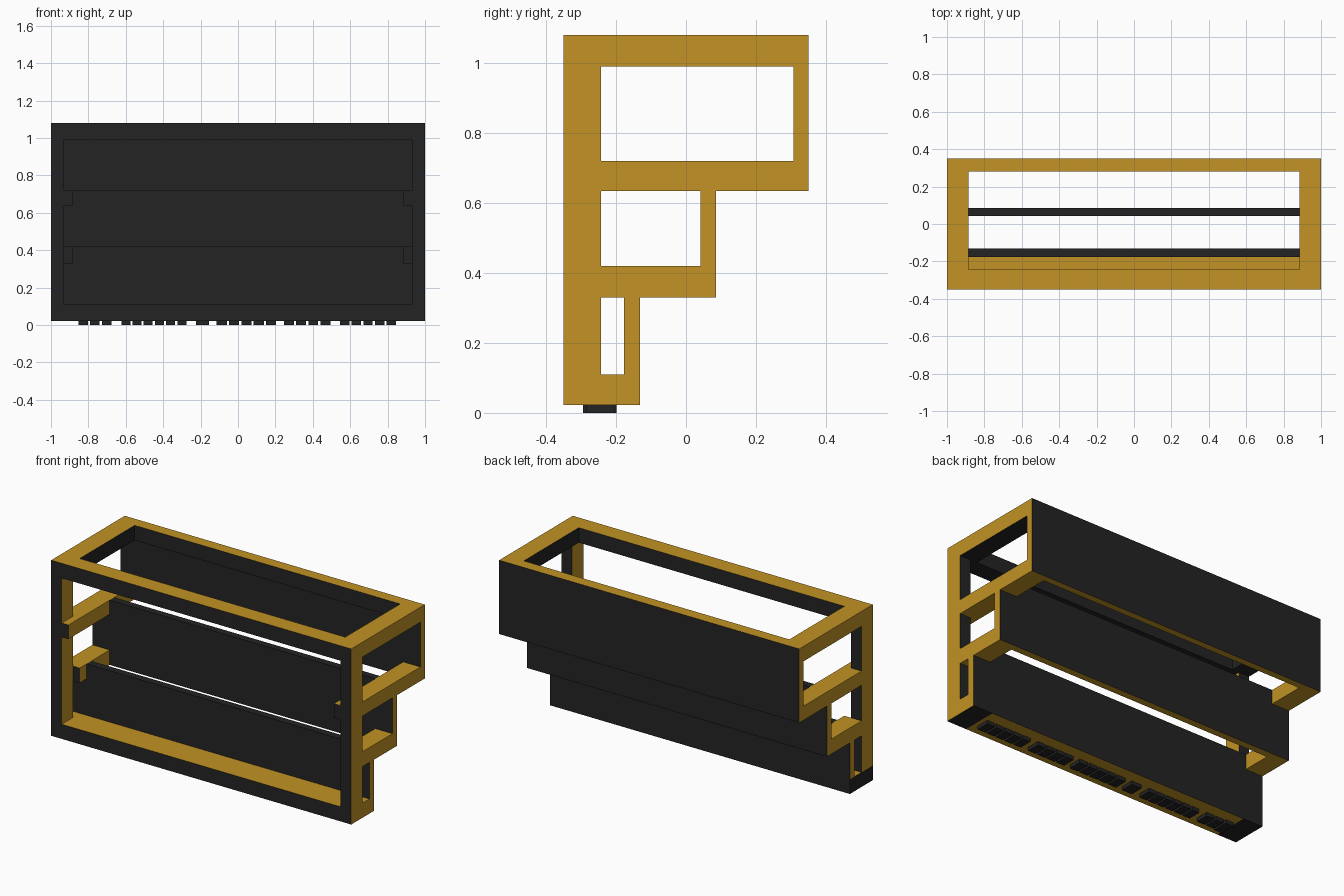
import bpy
import bmesh

if "Cube" in bpy.data.objects:
    bpy.data.objects.remove(bpy.data.objects["Cube"])


def make_material(name, color):
    m = bpy.data.materials.new(name)
    m.diffuse_color = (*color, 1)
    m.use_nodes = True
    m.node_tree.nodes["Principled BSDF"].inputs["Base Color"].default_value = m.diffuse_color
    return m


GOLD = make_material("gold", (0.54, 0.29, 0.018))
BLACK = make_material("black", (0.017, 0.017, 0.017))

# Shared levels: depth steps and shelf heights
FRONT, COL, BACK = -0.35, -0.243, 0.35
Z0, FLOOR, TOP_IN, TOP = 0.022, 0.11, 0.99, 1.08
LOW_A, LOW_B = 0.33, 0.42
MID_A, MID_B = 0.635, 0.72
IN, POST = 0.885, 0.93


def build(name, boxes, dark="yY"):
    """Join boxes ((x0,x1),(y0,y1),(z0,z1)) into one part.
    dark lists black face directions: lower case is minus, upper case is plus."""
    bm = bmesh.new()
    for box in boxes:
        geom = bmesh.ops.create_cube(bm, size=1)
        for v in geom["verts"]:
            v.co = [box[i][0] if v.co[i] < 0 else box[i][1] for i in range(3)]
    bm.normal_update()
    for f in bm.faces:
        axis = max(range(3), key=lambda i: abs(f.normal[i]))
        key = "xyz"[axis] if f.normal[axis] < 0 else "XYZ"[axis]
        f.material_index = 1 if key in dark else 0
    mesh = bpy.data.meshes.new(name)
    bm.to_mesh(mesh)
    bm.free()
    mesh.materials.append(GOLD)
    mesh.materials.append(BLACK)
    ob = bpy.data.objects.new(name, mesh)
    bpy.context.collection.objects.link(ob)
    return ob


def span(side, a, b):
    """x range between a and b on the given side."""
    return (a, b) if side > 0 else (-b, -a)


FULL, INNER = (-1, 1), (-IN, IN)

# Base with dark end caps
build("base_floor", [((-0.87, 0.87), (FRONT, -0.132), (Z0, FLOOR))])
build("base_end_right", [((0.87, 1), (FRONT, -0.132), (Z0, FLOOR))], "yYz")
build("base_end_left", [((-1, -0.87), (FRONT, -0.132), (Z0, FLOOR))], "yYzx")

# Stepped back panels, narrowed where they pass between the rails
build("lower_panel", [(FULL, (-0.177, -0.132), (FLOOR, LOW_A)),
                      (INNER, (-0.177, -0.132), (LOW_A, LOW_B))], "yYZ")
build("middle_panel", [(INNER, (0.042, 0.086), (LOW_A, LOW_B)),
                       (FULL, (0.042, 0.086), (LOW_B, MID_A)),
                       (INNER, (0.042, 0.086), (MID_A, MID_B))], "yYZ")
build("upper_panel", [(INNER, (0.308, BACK), (MID_A, MID_B)),
                      (FULL, (0.308, BACK), (MID_B, TOP_IN))], "yYZ")

# Front posts and side rails
for side, label in ((1, "right"), (-1, "left")):
    build("front_post_" + label,
          [(span(side, POST, 1), (FRONT, COL), (FLOOR, MID_A)),
           (span(side, POST, 1), (FRONT, COL), (MID_B, TOP_IN))])
    build("lower_rail_" + label,
          [(span(side, IN, 1), (COL, 0.086), (LOW_A, LOW_B))])
    build("upper_rail_" + label,
          [(span(side, IN, 1), (FRONT, BACK), (MID_A, MID_B))])
    # Side of the top rim, dark on its inside and underside
    build("top_rim_" + label,
          [(span(side, IN, 1), (COL, 0.28), (TOP_IN, TOP))],
          "yYzx" if side > 0 else "yYzX")

# Front and back of the top rim
build("top_rim_front", [(FULL, (FRONT, COL), (TOP_IN, TOP))], "yYz")
build("top_rim_back", [(FULL, (0.28, BACK), (TOP_IN, TOP))], "yYz")

# Groups of small plain pads under the base
pads = []
for x0, x1 in ((-0.86, -0.67), (-0.63, -0.27), (-0.23, -0.15),
               (-0.12, 0.21), (0.24, 0.50), (0.54, 0.85)):
    n = max(1, round((x1 - x0) / 0.062))
    step = (x1 - x0) / n
    for i in range(n):
        x = x0 + i * step
        pads.append(((x + 0.006, x + step - 0.006), (-0.285, -0.205), (0, Z0)))
pads[0] = (pads[0][0], (-0.295, -0.198), (0, Z0))
build("base_pads", pads, "xXyYzZ")
